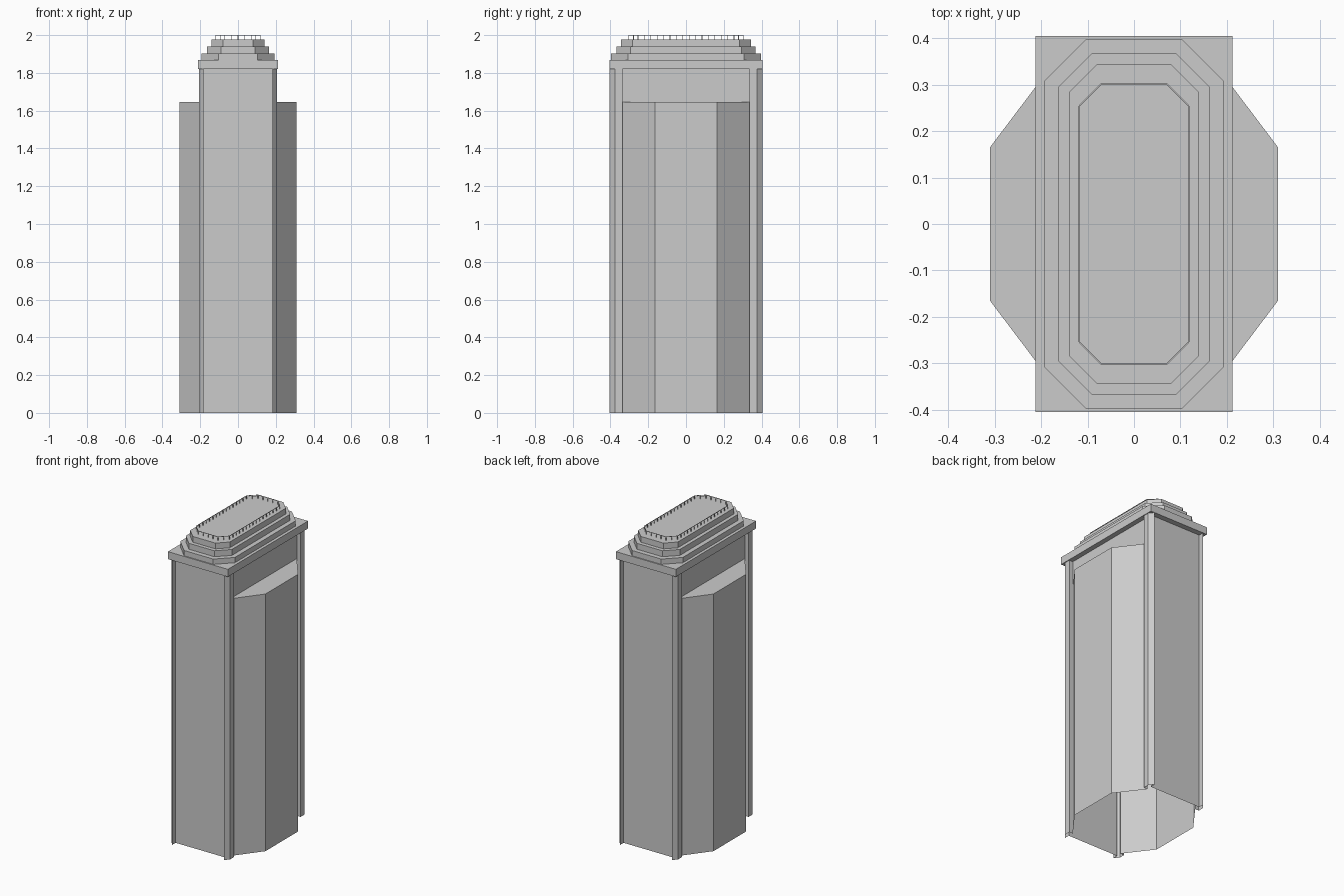
import bpy
import bmesh
from mathutils import Vector

if "Cube" in bpy.data.objects:
    bpy.data.objects.remove(bpy.data.objects["Cube"])


def make(name, bm):
    bmesh.ops.remove_doubles(bm, verts=bm.verts, dist=1e-5)
    mesh = bpy.data.meshes.new(name)
    bm.to_mesh(mesh)
    bm.free()
    ob = bpy.data.objects.new(name, mesh)
    bpy.context.collection.objects.link(ob)
    return ob


def walls(bm, pts, z0, z1, caps=False):
    """Vertical walls around a counter-clockwise outline, optionally closed."""
    lo = [bm.verts.new((x, y, z0)) for x, y in pts]
    hi = [bm.verts.new((x, y, z1)) for x, y in pts]
    n = len(pts)
    for i in range(n):
        j = (i + 1) % n
        bm.faces.new((lo[i], lo[j], hi[j], hi[i]))
    if caps:
        bm.faces.new(hi)
        bm.faces.new(lo[::-1])


def octagon(x, y, c):
    q = [(x, y - c), (x - c, y)]
    half = q + [(-px, py) for px, py in reversed(q)]
    return half + [(-px, -py) for px, py in half]


def outline(quarter):
    """Mirror a +x +y quarter into a full counter-clockwise outline."""
    half = quarter + [(-x, y) for x, y in reversed(quarter)]
    return half + [(-x, -y) for x, y in half]


def prism(name, pts, z0, z1):
    bm = bmesh.new()
    walls(bm, pts, z0, z1, True)
    return make(name, bm)


# Tower shell: angular corner pillars, recessed panels, open underneath
BAY_TOP, SHELL_TOP = 1.645, 1.82
corner = [(0.18, 0.337), (0.207, 0.337), (0.207, 0.375),
          (0.183, 0.405), (0.183, 0.37)]
bay = (0.31, 0.165)
bm = bmesh.new()
walls(bm, outline([bay] + corner), 0, BAY_TOP)
walls(bm, outline(corner), BAY_TOP, SHELL_TOP)
# Flat roofs of the two side bays
for s in (1, -1):
    ring = [(0.18, -0.337), (bay[0], -bay[1]), bay, (0.18, 0.337)]
    bm.faces.new([bm.verts.new((s * x, s * y, BAY_TOP)) for x, y in ring])
make("tower_shell", bm)

# Cornice slab
x, y = 0.212, 0.405
prism("cornice_slab", [(x, -y), (x, y), (-x, y), (-x, -y)], SHELL_TOP, 1.868)

# Stepped octagonal roof tiers
tiers = [(0.193, 0.398, 0.09, 1.868, 1.902),
         (0.163, 0.368, 0.073, 1.902, 1.94),
         (0.14, 0.343, 0.06, 1.94, 1.977)]
for i, (x, y, c, z0, z1) in enumerate(tiers):
    prism(f"roof_tier_{i + 1}", octagon(x, y, c), z0, z1)

# Roof railing: thin posts with a top rail
rim = octagon(0.118, 0.302, 0.048)
posts, rail = bmesh.new(), bmesh.new()
T = 0.0015
for i, p in enumerate(rim):
    a, b = Vector(p), Vector(rim[(i + 1) % len(rim)])
    length = (b - a).length
    count = max(2, round(length / 0.035))
    for k in range(count):
        c = a.lerp(b, k / count)
        walls(posts, [(c.x + T, c.y - T), (c.x + T, c.y + T),
                      (c.x - T, c.y + T), (c.x - T, c.y - T)], 1.977, 2.0)
    d = (b - a).normalized() * T
    n = Vector((d.y, -d.x))
    walls(rail, [a + n, b + n, b - n, a - n], 1.997, 2.0, True)
make("railing_posts", posts)
make("railing_top", rail)
